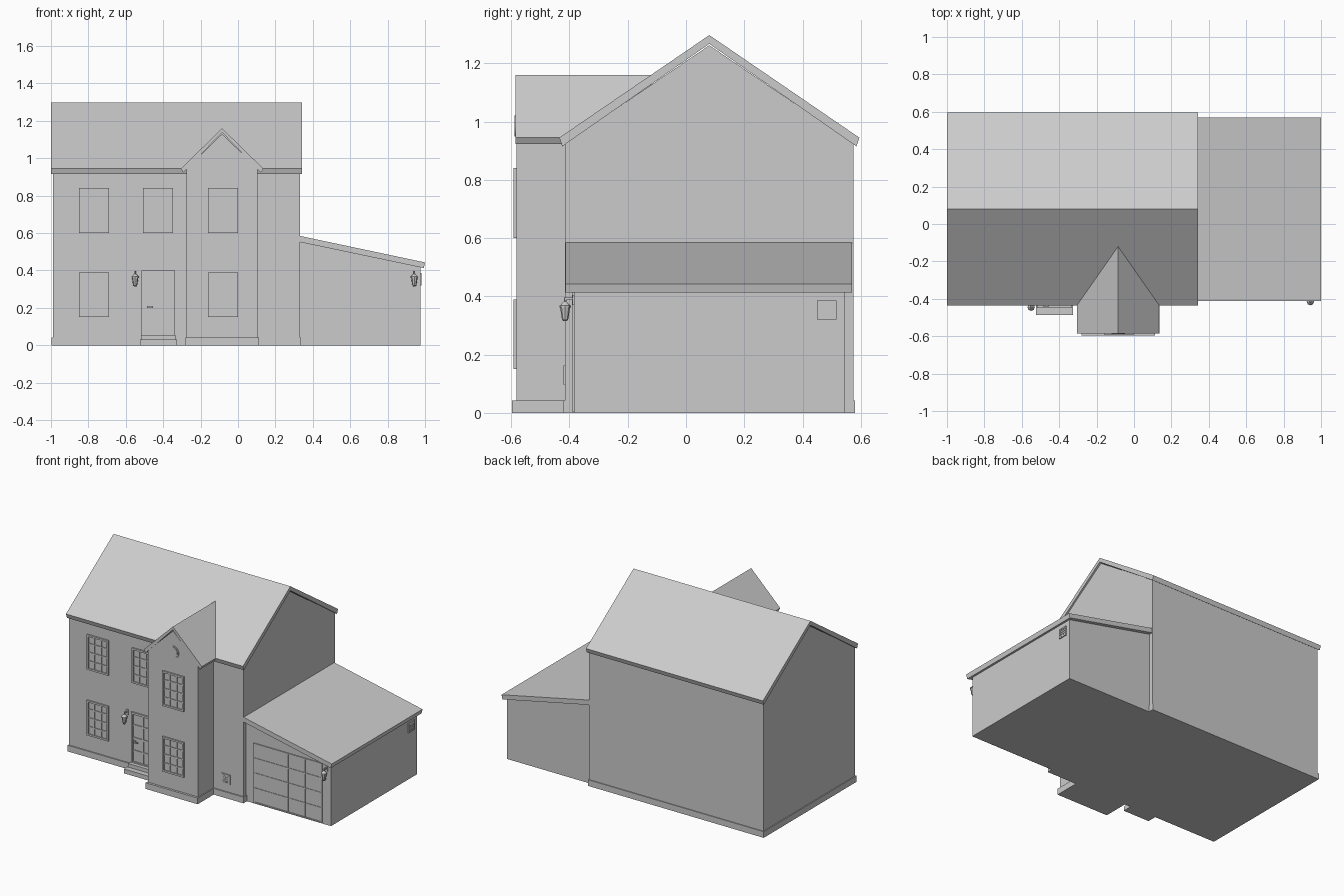
import bpy, bmesh, math
from mathutils import Matrix, Vector

if "Cube" in bpy.data.objects:
    bpy.data.objects.remove(bpy.data.objects["Cube"], do_unlink=True)

GREY = (0.6, 0.6, 0.6, 1)
mat = bpy.data.materials.new("plain grey")
mat.use_nodes = True
mat.diffuse_color = GREY
mat.node_tree.nodes["Principled BSDF"].inputs["Base Color"].default_value = GREY


def finish(name, bm):
    bmesh.ops.recalc_face_normals(bm, faces=bm.faces)
    me = bpy.data.meshes.new(name)
    bm.to_mesh(me)
    bm.free()
    me.materials.append(mat)
    ob = bpy.data.objects.new(name, me)
    bpy.context.collection.objects.link(ob)
    return ob


def add_box(bm, x0, x1, y0, y1, z0, z1):
    centre = Vector((x0 + x1, y0 + y1, z0 + z1)) / 2
    size = Matrix.Diagonal((x1 - x0, y1 - y0, z1 - z0, 1))
    bmesh.ops.create_cube(bm, size=1, matrix=Matrix.Translation(centre) @ size)


def boxes(name, *dims):
    bm = bmesh.new()
    for d in dims:
        add_box(bm, *d)
    return finish(name, bm)


def prism(name, profile, axis, a, b):
    """Extrude a (y, z) profile along x, or an (x, z) profile along y."""
    bm = bmesh.new()
    place = (lambda p: (a, p[0], p[1])) if axis == "x" else (lambda p: (p[0], a, p[1]))
    face = bm.faces.new([bm.verts.new(place(p)) for p in profile])
    new = bmesh.ops.extrude_face_region(bm, geom=[face])["geom"]
    shift = Vector((b - a, 0, 0)) if axis == "x" else Vector((0, b - a, 0))
    bmesh.ops.translate(bm, vec=shift, verts=[v for v in new if isinstance(v, bmesh.types.BMVert)])
    return finish(name, bm)


def gable(name, mid, half, eave, peak, axis, a, b):
    return prism(name, [(mid - half, 0), (mid + half, 0), (mid + half, eave),
                        (mid, peak), (mid - half, eave)], axis, a, b)


def pitched_roof(name, mid, half, eave, peak, thick, cut, axis, a, b):
    inner = half - cut
    return prism(name, [(mid - half, eave), (mid, peak), (mid + half, eave),
                        (mid + inner, eave - thick), (mid, peak - thick),
                        (mid - inner, eave - thick)], axis, a, b)


def grid_panel(name, x0, x1, z0, z1, wall, cols, rows, rim, bar, depth):
    """Frame and bars standing proud of a recessed sheet on a front wall."""
    y = wall - depth
    parts = [(x0, x1, wall - depth * 0.3, wall + 0.005, z0, z1),
             (x0, x0 + rim, y, wall, z0, z1), (x1 - rim, x1, y, wall, z0, z1),
             (x0, x1, y, wall, z0, z0 + rim), (x0, x1, y, wall, z1 - rim, z1)]
    y = wall - depth * 0.8
    for i in range(1, cols):
        c = x0 + (x1 - x0) * i / cols
        parts.append((c - bar, c + bar, y, wall, z0 + rim, z1 - rim))
    for i in range(1, rows):
        c = z0 + (z1 - z0) * i / rows
        parts.append((x0 + rim, x1 - rim, y, wall, c - bar, c + bar))
    return boxes(name, *parts)


def lantern(name, x, wall):
    bm = bmesh.new()
    y = wall - 0.03
    # finial, tapered body, cap and top knob: bottom z, top z, two radii
    for z0, z1, r0, r1 in ((0.315, 0.322, 0.006, 0.011), (0.322, 0.362, 0.011, 0.017),
                           (0.362, 0.368, 0.02, 0.02), (0.368, 0.382, 0.018, 0.005),
                           (0.382, 0.396, 0.004, 0.004)):
        bmesh.ops.create_cone(bm, cap_ends=True, segments=8, radius1=r0, radius2=r1, depth=z1 - z0,
                              matrix=Matrix.Translation((x, y, (z0 + z1) / 2)))
    add_box(bm, x - 0.004, x + 0.004, y, wall, 0.388, 0.396)
    add_box(bm, x - 0.01, x + 0.01, wall - 0.005, wall + 0.002, 0.37, 0.405)
    return finish(name, bm)


def vent(name, x, z, wall):
    return grid_panel(name, x - 0.033, x + 0.033, z - 0.033, z + 0.033, wall, 1, 5, 0.009, 0.003, 0.006)


FRONT, BACK, BAY, GARAGE = -0.415, 0.575, -0.582, -0.385
LEFT_END, RIGHT_END = 0.332, -0.99

# Main house
gable("house_walls", 0.08, 0.495, 0.925, 1.262, "x", RIGHT_END, LEFT_END)
pitched_roof("main_roof", 0.08, 0.515, 0.945, 1.297, 0.03, 0.01, "x", -1, 0.342)
boxes("house_plinth", (-0.996, 0.337, FRONT - 0.008, BACK + 0.006, 0, 0.042))

# Projecting front bay
gable("bay_walls", -0.085, 0.19, 0.945, 1.13, "y", BAY, -0.1)
pitched_roof("bay_roof", -0.085, 0.22, 0.945, 1.16, 0.022, 0.012, "y", BAY - 0.003, -0.12)
boxes("bay_plinth", (-0.282, 0.112, -0.597, FRONT, 0, 0.042))

# Round opening in the bay gable
bm = bmesh.new()
for radius, depth in ((0.045, 0.006), (0.036, 0.012)):
    bmesh.ops.create_cone(bm, cap_ends=True, segments=24, radius1=radius, radius2=radius, depth=depth,
                          matrix=Matrix.Translation((-0.085, BAY, 0.985)) @ Matrix.Rotation(math.pi / 2, 4, "X"))
finish("gable_roundel", bm)

# Garage with a single sloping roof
prism("garage_walls", [(0.3, 0), (0.975, 0), (0.975, 0.425), (0.3, 0.56)], "y", GARAGE, 0.545)
prism("garage_roof", [(0.33, 0.585), (1, 0.443), (0.993, 0.413), (0.33, 0.552)], "y", -0.413, 0.57)
grid_panel("garage_door", 0.39, 0.91, 0.005, 0.415, GARAGE, 4, 4, 0.008, 0.003, 0.007)

# Windows
for name, x, z, wall in (("upper_right_window", -0.77, 0.6, FRONT), ("lower_right_window", -0.77, 0.15, FRONT),
                         ("upper_middle_window", -0.428, 0.6, FRONT), ("upper_bay_window", -0.08, 0.6, BAY),
                         ("lower_bay_window", -0.08, 0.15, BAY)):
    grid_panel(name, x - 0.081, x + 0.081, z, z + 0.24, wall, 3, 4, 0.012, 0.004, 0.01)

# Front door, handle and steps
grid_panel("front_door", -0.515, -0.337, 0.05, 0.4, FRONT, 2, 4, 0.014, 0.006, 0.01)
boxes("door_handle", (-0.487, -0.479, -0.437, FRONT, 0.2, 0.21), (-0.487, -0.455, -0.441, -0.435, 0.2, 0.209))
boxes("door_steps", (-0.525, -0.327, -0.487, FRONT, 0, 0.03), (-0.518, -0.334, -0.45, FRONT, 0.03, 0.055))

# Wall lanterns and vents
lantern("door_lantern", -0.55, FRONT)
lantern("garage_lantern", 0.943, GARAGE)
vent("front_vent", 0.2, 0.13, FRONT)
side_vent = vent("garage_side_vent", 0, 0.353, 0)
side_vent.rotation_euler.z = math.pi / 2
side_vent.location = (0.975, 0.483, 0)
